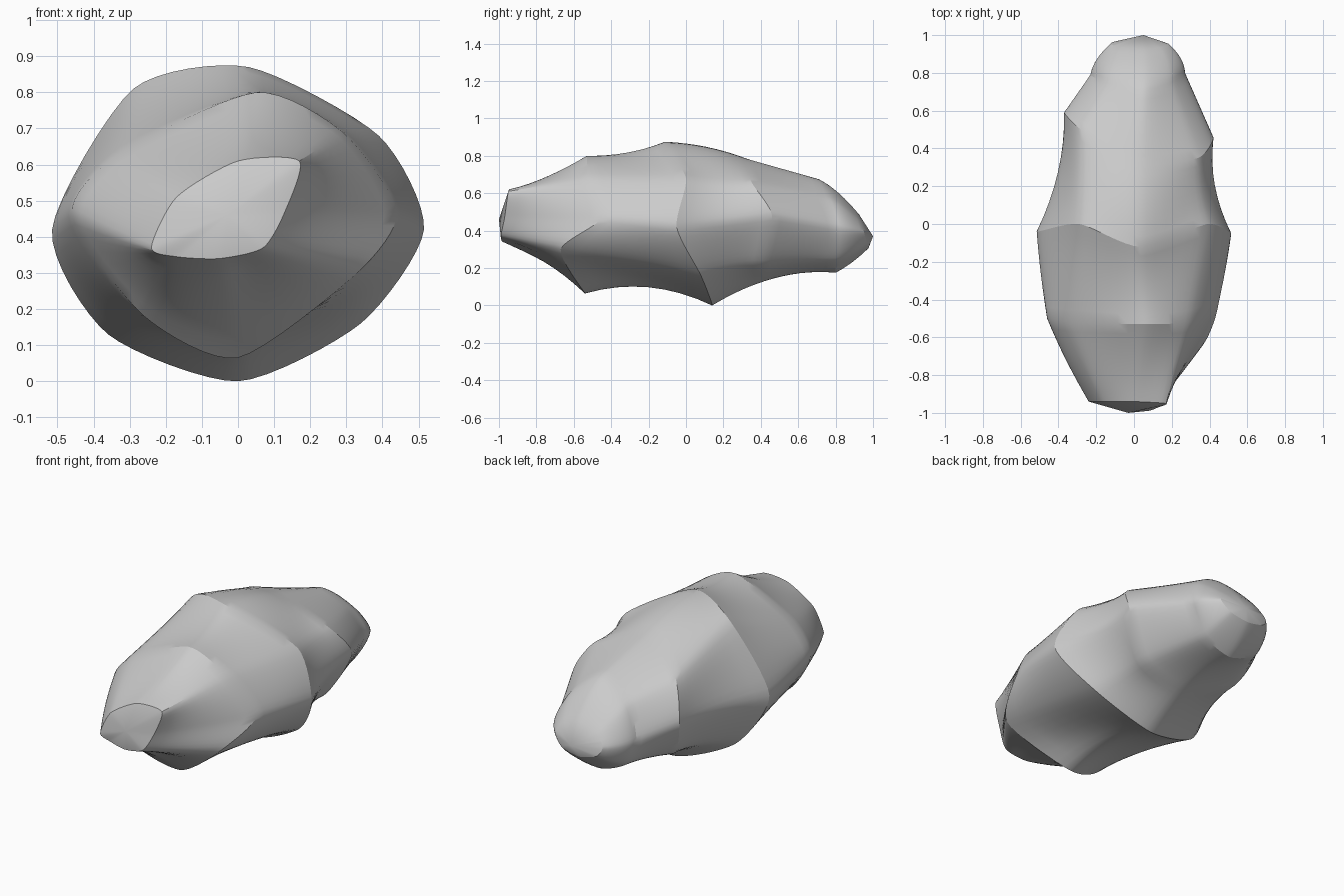
import bpy, bmesh, math
from mathutils import Vector

if "Cube" in bpy.data.objects:
    bpy.data.objects.remove(bpy.data.objects["Cube"])

# Ridge rings, front to back; points go right, top right, top, ... round to bottom right
TIP = [(.13, -.97, .47), (.17, -.95, .61), (.0, -.94, .61), (-.17, -.94, .51),
       (-.24, -.94, .37), (-.17, -.95, .345), (-.05, -.98, .34), (.07, -.99, .37)]
FRONT = [(.44, -.45, .47), (.29, -.52, .69), (.05, -.53, .80), (-.33, -.52, .63),
         (-.46, -.50, .46), (-.26, -.60, .18), (.0, -.54, .065), (.33, -.67, .30)]
MIDDLE = [(.515, -.05, .42), (.39, .0, .68), (.03, -.12, .87), (-.29, .0, .81),
          (-.515, -.04, .42), (-.36, .05, .13), (.0, .14, .0), (.34, .08, .16)]
BACK = [(.42, .46, .48), (.34, .35, .66), (.03, .32, .785), (-.28, .50, .67),
        (-.37, .59, .45), (-.27, .50, .22), (.02, .42, .13), (.28, .40, .22)]
NOSE = [(.27, .80, .42), (.20, .75, .58), (.05, .71, .675), (-.15, .75, .58),
        (-.23, .79, .40), (-.18, .80, .25), (.0, .80, .175), (.18, .80, .24)]
END = [(.05 + (x - .05) * .62, .955 - .1 * (z - .38), .38 + (z - .38) * .36) for x, y, z in NOSE]
RINGS = [[Vector(p) for p in r] for r in (TIP, FRONT, MIDDLE, BACK, NOSE, END)]

# Depth of the scoop between neighbouring rings: top, sides, bottom
SAG = [(.015, -.01, .035), (.02, -.005, .065), (-.02, .04, .01), (.0, .0, .02), (-.02, -.02, -.01)]
SEG, STEPS, ROUND = 8, 8, .36


def round_ring(pts):
    """Closed, slightly tight spline through one ring."""
    out, n = [], len(pts)
    for i in range(n):
        a, b, c, d = (pts[(i + k) % n] for k in (-1, 0, 1, 2))
        m0, m1 = (c - a) * ROUND, (d - b) * ROUND
        for s in range(SEG):
            t = s / SEG
            out.append(b * (2*t**3 - 3*t*t + 1) + m0 * (t**3 - 2*t*t + t)
                       + c * (3*t*t - 2*t**3) + m1 * (t**3 - t*t))
    return out


rounded = [round_ring(r) for r in RINGS]
bm = bmesh.new()
loops = []
for k, (r0, r1) in enumerate(zip(rounded, rounded[1:])):
    top, side, bottom = SAG[k]
    for s in range(STEPS + (k == len(SAG) - 1)):
        t = s / STEPS
        loop = []
        for a, b in zip(r0, r1):
            p = a.lerp(b, t)
            d = Vector((p.x, 0, p.z - .42)).normalized()
            up = d.z ** 2
            depth = side * (1 - up) + (top if d.z > 0 else bottom) * up
            loop.append(bm.verts.new(p - d * depth * 4 * t * (1 - t)))
        loops.append(loop)

# Skin between loops and blunt ends
n = len(loops[0])
for l0, l1 in zip(loops, loops[1:]):
    for i in range(n):
        j = (i + 1) % n
        bm.faces.new((l0[i], l0[j], l1[j], l1[i]))
for loop, tip in ((loops[0], (-.03, -1, .46)), (loops[-1], (.05, 1, .37))):
    v = bm.verts.new(tip)
    for i in range(n):
        bm.faces.new((loop[i], loop[(i + 1) % n], v))
bmesh.ops.recalc_face_normals(bm, faces=bm.faces[:])

# Stand on the ground
low = min(v.co.z for v in bm.verts)
for v in bm.verts:
    v.co.z -= low

mesh = bpy.data.meshes.new("rock")
bm.to_mesh(mesh)
bm.free()
rock = bpy.data.objects.new("rock", mesh)
bpy.context.collection.objects.link(rock)
bpy.context.view_layer.objects.active = rock
rock.select_set(True)
bpy.ops.object.shade_smooth_by_angle(angle=math.radians(22))
